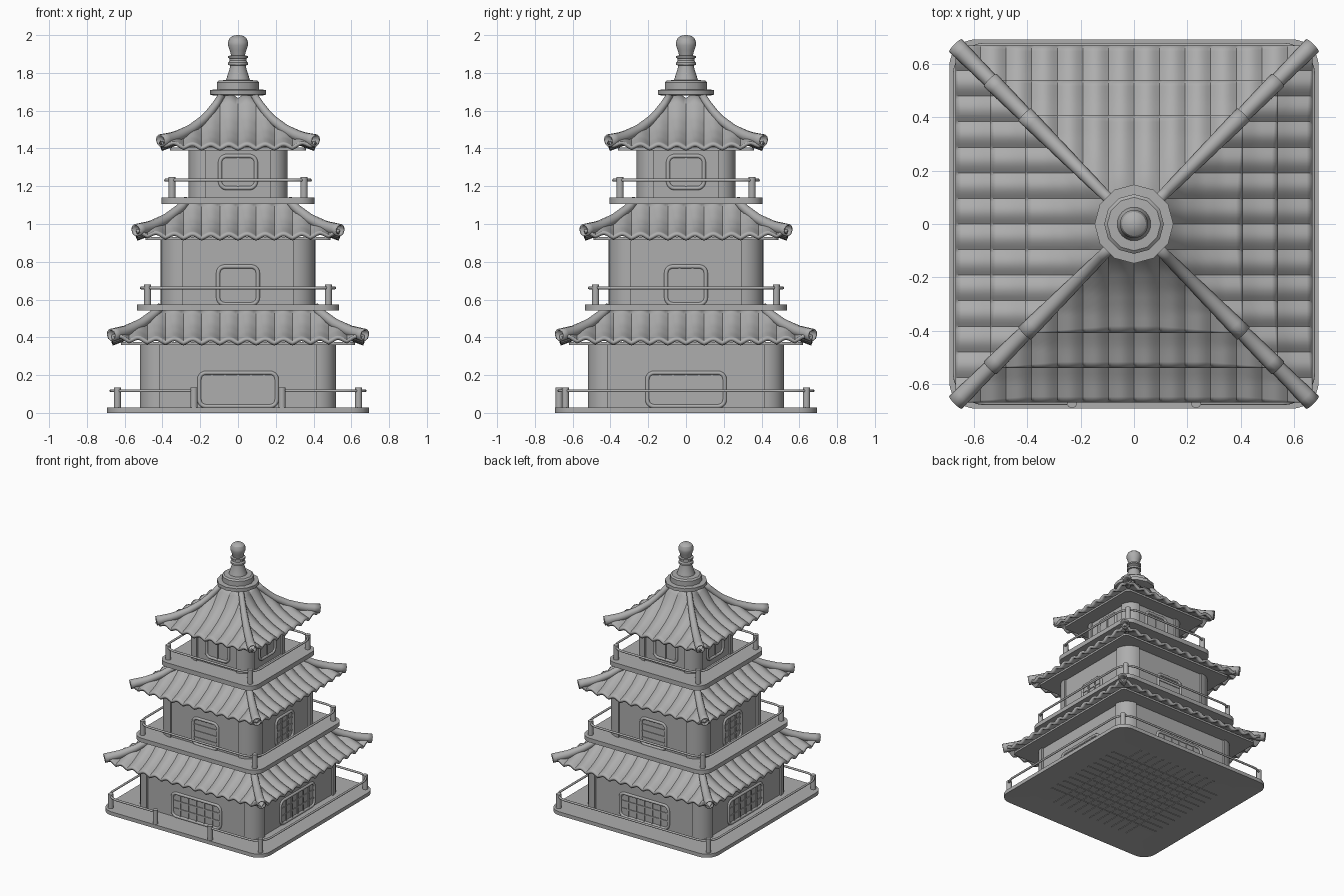
import bpy, bmesh, math
from mathutils import Matrix, Vector

cube = bpy.data.objects.get("Cube")
if cube:
    bpy.data.objects.remove(cube)

GREY = (0.42, 0.42, 0.42, 1)
stone = bpy.data.materials.new("stone grey")
stone.use_nodes = True
stone.diffuse_color = GREY
stone.node_tree.nodes["Principled BSDF"].inputs["Base Color"].default_value = GREY


def link(name, data, smooth=True):
    obj = bpy.data.objects.new(name, data)
    bpy.context.collection.objects.link(obj)
    data.materials.append(stone)
    if smooth and obj.type == 'MESH':
        bpy.ops.object.select_all(action='DESELECT')
        bpy.context.view_layer.objects.active = obj
        obj.select_set(True)
        bpy.ops.object.shade_smooth_by_angle(angle=math.radians(30))
    return obj


def finish(name, bm, smooth=True, recalc=True):
    if recalc:
        bmesh.ops.recalc_face_normals(bm, faces=bm.faces)
    mesh = bpy.data.meshes.new(name)
    bm.to_mesh(mesh)
    bm.free()
    return link(name, mesh, smooth)


def rounded(hx, hy, r, steps=8):
    """Rounded rectangle, starting at the +x -y corner."""
    pts = []
    for k, (sx, sy) in enumerate([(1, -1), (1, 1), (-1, 1), (-1, -1)]):
        for i in range(steps + 1):
            a = math.pi / 2 * (k - 1 + i / steps)
            pts.append((sx * (hx - r) + r * math.cos(a), sy * (hy - r) + r * math.sin(a)))
    return pts


def prism(name, pts, z0, z1, recess=None):
    bm = bmesh.new()
    base = bm.faces.new([bm.verts.new((x, y, z0)) for x, y in pts])
    top = bmesh.ops.extrude_face_region(bm, geom=[base])
    bmesh.ops.translate(bm, vec=(0, 0, z1 - z0),
                        verts=[v for v in top["geom"] if isinstance(v, bmesh.types.BMVert)])
    bmesh.ops.recalc_face_normals(bm, faces=bm.faces)
    if recess:
        low = min(bm.faces, key=lambda f: f.calc_center_median().z)
        bmesh.ops.inset_region(bm, faces=[low], thickness=recess)
        bmesh.ops.translate(bm, vec=(0, 0, 0.005), verts=low.verts)
    return finish(name, bm)


def tube(name, pts, r, cyclic=False, radii=None, caps=True):
    cu = bpy.data.curves.new(name, 'CURVE')
    cu.dimensions = '3D'
    cu.bevel_depth, cu.bevel_resolution, cu.use_fill_caps = r, 3, caps
    sp = cu.splines.new('POLY')
    sp.points.add(len(pts) - 1)
    for i, p in enumerate(pts):
        sp.points[i].co = (*p, 1)
        sp.points[i].radius = radii[i] if radii else 1
    sp.use_cyclic_u = cyclic
    return link(name, cu)


def box(bm, lo, hi):
    lo, hi = Vector(lo), Vector(hi)
    mat = Matrix.Translation((lo + hi) / 2) @ Matrix.Diagonal((*(hi - lo), 1))
    bmesh.ops.create_cube(bm, size=1, matrix=mat)


def lathe(name, profile, sides):
    bm = bmesh.new()
    rings = [[bm.verts.new((r * math.cos(2 * math.pi * i / sides),
                            r * math.sin(2 * math.pi * i / sides), z))
              for i in range(sides)] for r, z in profile]
    for a, b in zip(rings, rings[1:]):
        for i in range(sides):
            j = (i + 1) % sides
            bm.faces.new((a[i], a[j], b[j], b[i]))
    bm.faces.new(rings[0])
    bm.faces.new(rings[-1])
    return finish(name, bm)


# Roof slope: height gained at a distance in from the eave
SLOPE = [(0, 0), (0.08, 0.03), (0.16, 0.075), (0.24, 0.14), (0.30, 0.22), (0.36, 0.32)]
PITCH = 0.096


def rise(d):
    for (d0, h0), (d1, h1) in zip(SLOPE, SLOPE[1:]):
        if d <= d1:
            return h0 + (h1 - h0) * (d - d0) / (d1 - d0)
    return SLOPE[-1][1]


def roof(name, e, inner, z0):
    def lift(x):
        return 0.02 * (abs(x) / e) ** 4

    # Four sides of rounded tiles meeting on the diagonals
    bm = bmesh.new()
    per, rows = 8, 12
    n = int(e / PITCH * per)
    xs = [k * PITCH / per for k in range(-n, n + 1)]
    xs = sorted(set([-e, -inner, inner, e] + xs))
    for side in range(4):
        rot = Matrix.Rotation(side * math.pi / 2, 3, 'Z')
        cols = []
        for x in xs:
            top = max(abs(x), inner)
            bump = 0.022 * abs(math.sin(math.pi * x / PITCH))
            ys = [e + (top - e) * j / rows for j in range(rows + 1)]
            cols.append([bm.verts.new(rot @ Vector(
                (x, -y, z0 + rise(e - y) + lift(x) + bump))) for y in ys])
        for a, b in zip(cols, cols[1:]):
            for j in range(rows):
                bm.faces.new((a[j], b[j], b[j + 1], a[j + 1]))
    bmesh.ops.remove_doubles(bm, verts=bm.verts, dist=1e-4)
    tiles = finish(name + "_tiles", bm, recalc=False)
    mod = tiles.modifiers.new("thickness", 'SOLIDIFY')
    mod.thickness, mod.offset = 0.02, -1
    prism(name + "_soffit", rounded(e - 0.05, e - 0.05, 0.03), z0 - 0.015, z0)

    # Hollow tapered ridge tubes down each corner
    for k in range(4):
        sx, sy = [(1, -1), (1, 1), (-1, 1), (-1, -1)][k]
        rs = [e + (inner - e) * i / 10 for i in range(11)]
        pts = [(sx * r, sy * r, z0 + rise(e - r) + lift(r) + 0.017) for r in rs]
        ridge = tube(f"{name}_ridge_{k}", pts, 0.034,
                     radii=[1 - 1.3 * (e - r) for r in rs], caps=False)
        mod = ridge.modifiers.new("wall", 'SOLIDIFY')
        mod.thickness, mod.offset = 0.008, -1


def walls(name, w, a, z0, z1):
    """Rounded corner piers with a shallow recess in each side."""
    r, d = w - a, 0.015
    quarter = [(a, -w + d)] + rounded(w, w, r)[:9] + [(w - d, -a)]
    pts = []
    for k in range(4):
        rot = Matrix.Rotation(k * math.pi / 2, 2)
        pts += [tuple(rot @ Vector(p)) for p in quarter]
    prism(name, pts, z0, z1)


def openings(name, w, hx, z0, z1, columns, bars):
    """Framed lattice on all four sides; bars = rows per side."""
    hz, zc = (z1 - z0) / 2, (z0 + z1) / 2
    for side in range(4):
        rot = Matrix.Rotation(side * math.pi / 2, 4, 'Z')
        pts = [(x, -w + 0.014, zc + y) for x, y in rounded(hx, hz, 0.035, 5)]
        tube(f"{name}_frame_{side}", pts, 0.011, cyclic=True).matrix_world = rot
        bm = bmesh.new()
        cols, rows = columns[side % 2], bars[side % 2]
        for i in range(1, cols):
            x = -hx + 2 * hx * i / cols
            box(bm, (x - 0.005, -w + 0.008, z0), (x + 0.005, -w + 0.03, z1))
        for j in range(1, rows):
            z = z0 + (z1 - z0) * j / rows
            box(bm, (-hx, -w + 0.01, z - 0.005), (hx, -w + 0.03, z + 0.005))
        finish(f"{name}_lattice_{side}", bm, False).matrix_world = rot


def railing(name, h, z0, top, gap=None):
    r, z = 0.115, top - 0.018
    path = [(x, y, z) for x, y in rounded(h, h, r)]
    c = h - r * 0.293
    posts = [(sx * c, sy * c) for sx in (1, -1) for sy in (1, -1)]
    if gap:
        path = [(gap, -h, z)] + path + [(-gap, -h, z)]
        posts += [(gap, -h), (-gap, -h)]
    tube(name + "_rail", path, 0.008, cyclic=not gap)
    bm = bmesh.new()
    for x, y in posts:
        bmesh.ops.create_cone(bm, cap_ends=True, segments=16, radius1=0.019, radius2=0.019,
                              depth=top - z0, matrix=Matrix.Translation((x, y, (z0 + top) / 2)))
    finish(name + "_posts", bm)


# Ground storey
prism("base_plate", rounded(0.693, 0.693, 0.1), 0, 0.028, recess=0.19)
walls("lower_walls", 0.52, 0.415, 0.02, 0.37)
openings("lower_door", 0.52, 0.205, 0.035, 0.212, (6, 6), (3, 3))
railing("lower", 0.672, 0.02, 0.135, gap=0.233)
roof("lower_roof", 0.67, 0.41, 0.375)

# Lattice under the floor
bm = bmesh.new()
for k in range(-5, 6):
    p, s = k * 0.068, 0.49
    box(bm, (p - 0.006, -s, 0.001), (p + 0.006, s, 0.01))
    box(bm, (-s, p - 0.006, 0.001), (s, p + 0.006, 0.01))
finish("floor_lattice", bm, False)

# Middle storey
prism("middle_deck", rounded(0.535, 0.535, 0.09), 0.542, 0.574)
walls("middle_walls", 0.41, 0.29, 0.56, 0.93)
openings("middle_window", 0.41, 0.105, 0.575, 0.775, (1, 3), (4, 4))
railing("middle", 0.512, 0.56, 0.68)
roof("middle_roof", 0.54, 0.27, 0.93)

# Upper storey
prism("upper_deck", rounded(0.405, 0.405, 0.08), 1.105, 1.14)
walls("upper_walls", 0.262, 0.17, 1.12, 1.41)
openings("upper_window", 0.262, 0.095, 1.19, 1.36, (2, 2), (1, 1))
railing("upper", 0.383, 1.12, 1.25)
roof("upper_roof", 0.41, 0.085, 1.405)

# Crown and finial
lathe("crown", [(0.13, 1.68), (0.148, 1.685), (0.148, 1.71), (0.112, 1.712),
                (0.112, 1.75), (0.10, 1.76), (0.06, 1.762)], 12)
lathe("finial", [(0.066, 1.75), (0.058, 1.78), (0.042, 1.83), (0.042, 1.84), (0.052, 1.842),
                 (0.052, 1.855), (0.044, 1.865), (0.044, 1.875), (0.052, 1.88), (0.052, 1.89),
                 (0.036, 1.892), (0.044, 1.92), (0.053, 1.945), (0.053, 1.963), (0.045, 1.983),
                 (0.028, 1.996), (0.008, 2.0)], 24)
